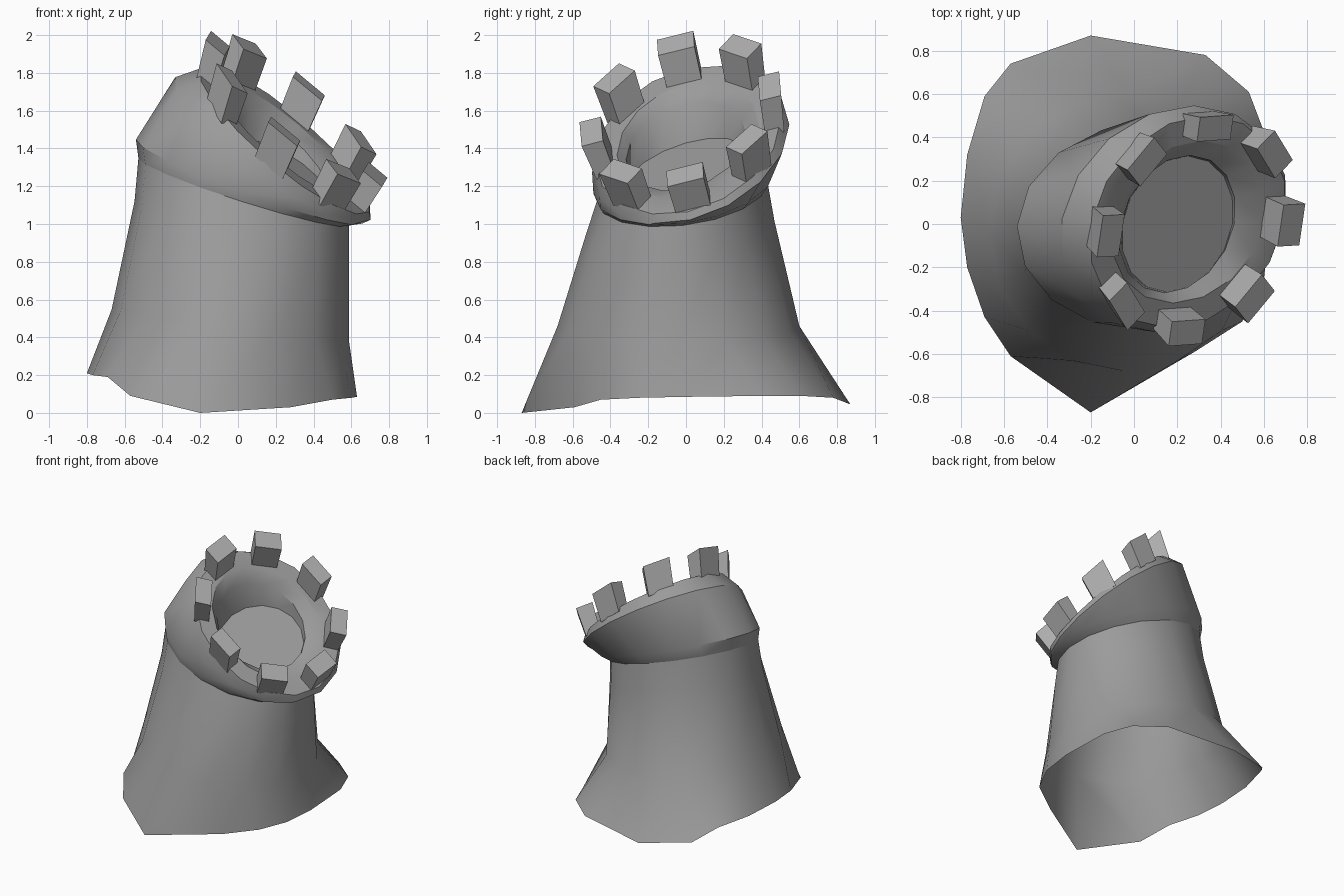
import bpy, bmesh, math
from mathutils import Vector

if "Cube" in bpy.data.objects:
    bpy.data.objects.remove(bpy.data.objects["Cube"])

SIDES = 16


def frame(a, b):
    """Axes of the tilted plane z = a*x + b*y."""
    n = Vector((-a, -b, 1)).normalized()
    e1 = Vector((1, 0, a)).normalized()
    return e1, n.cross(e1), n


def ring(center, slope, r1, r2):
    e1, e2, _ = frame(*slope)
    steps = [2 * math.pi * k / SIDES for k in range(SIDES)]
    return [Vector(center) + e1 * r1 * math.cos(t) + e2 * r2 * math.sin(t) for t in steps]


def stone(name, value):
    mat = bpy.data.materials.new(name)
    mat.diffuse_color = (value, value, value, 1)
    mat.use_nodes = True
    mat.node_tree.nodes["Principled BSDF"].inputs["Base Color"].default_value = mat.diffuse_color
    return mat


wall_stone = stone("wall_stone", .33)
block_stone = stone("block_stone", .42)


def finish(name, bm, mat, angle=None):
    mesh = bpy.data.meshes.new(name)
    bm.to_mesh(mesh)
    bm.free()
    mesh.materials.append(mat)
    obj = bpy.data.objects.new(name, mesh)
    bpy.context.collection.objects.link(obj)
    if angle:
        bpy.ops.object.select_all(action='DESELECT')
        obj.select_set(True)
        bpy.context.view_layer.objects.active = obj
        bpy.ops.object.shade_smooth_by_angle(angle=math.radians(angle))
    return obj


def loft(name, rings, angle, cap_end=False):
    bm = bmesh.new()
    loops = [[bm.verts.new(p) for p in r] for r in rings]
    for lo, hi in zip(loops, loops[1:]):
        for k in range(SIDES):
            j = (k + 1) % SIDES
            bm.faces.new((lo[k], lo[j], hi[j], hi[k]))
    if cap_end:
        bm.faces.new(loops[-1])
    return finish(name, bm, wall_stone, angle)


# Uneven foot outline, counter-clockwise from +x
foot = [(.63, .0, .085), (.61, .40, .09), (.53, .61, .09), (.33, .78, .08),
        (-.20, .87, .045), (-.57, .74, .10), (-.69, .59, .19), (-.77, .32, .20),
        (-.80, .03, .21), (-.77, -.20, .20), (-.69, -.43, .19), (-.57, -.61, .09),
        (-.20, -.87, .0), (.28, -.59, .03), (.50, -.45, .07), (.60, -.25, .08)]

# Flared tower wall, open underneath
neck = ring((.03, -.02, 1.17), (-.32, .12), .585, .455)
loft("tower_wall", [
    [Vector(p) for p in foot],
    ring((-.04, -.04, .46), (-.14, .0), .635, .64),
    ring((.02, -.03, .98), (-.25, .07), .585, .50),
    neck], 75)

# Leaning collar, walkway and the well inside it
tilt = (-.855, .373)
top = Vector((.25, .01, 1.445))
loft("collar", [
    neck,
    ring((.06, -.01, 1.225), (-.37, .15), .64, .485),
    ring((.185, .025, 1.40), (-.73, .37), .64, .545),
    ring(top, tilt, .585, .51),
    ring(top, tilt, .46, .39),
    ring((.20, .0, 1.41), tilt, .345, .33),
    ring((.20, .0, 1.29), (-.55, .37), .29, .33)], 30, cap_end=True)

# Eight battlement blocks leaning outward around the rim
e1, e2, n = frame(*tilt)
crown = Vector((.31, -.03, 1.61))
foot_center = top - n * .03
for i in range(8):
    t = math.radians(3 + 45 * i)
    out = e1 * math.cos(t) * 1.04 + e2 * math.sin(t) * .94
    side = n.cross(out).normalized()
    bm = bmesh.new()
    loops = []
    for c, r_in, r_out, w in ((foot_center, .44, .55, .095), (crown, .46, .585, .10)):
        loops.append([bm.verts.new(c + out * r + side * s)
                      for r, s in ((r_in, -w), (r_out, -w), (r_out, w), (r_in, w))])
    lo, hi = loops
    for k in range(4):
        j = (k + 1) % 4
        bm.faces.new((lo[k], lo[j], hi[j], hi[k]))
    bm.faces.new(hi)
    bm.faces.new(lo[::-1])
    finish(f"battlement_{i + 1}", bm, block_stone)
